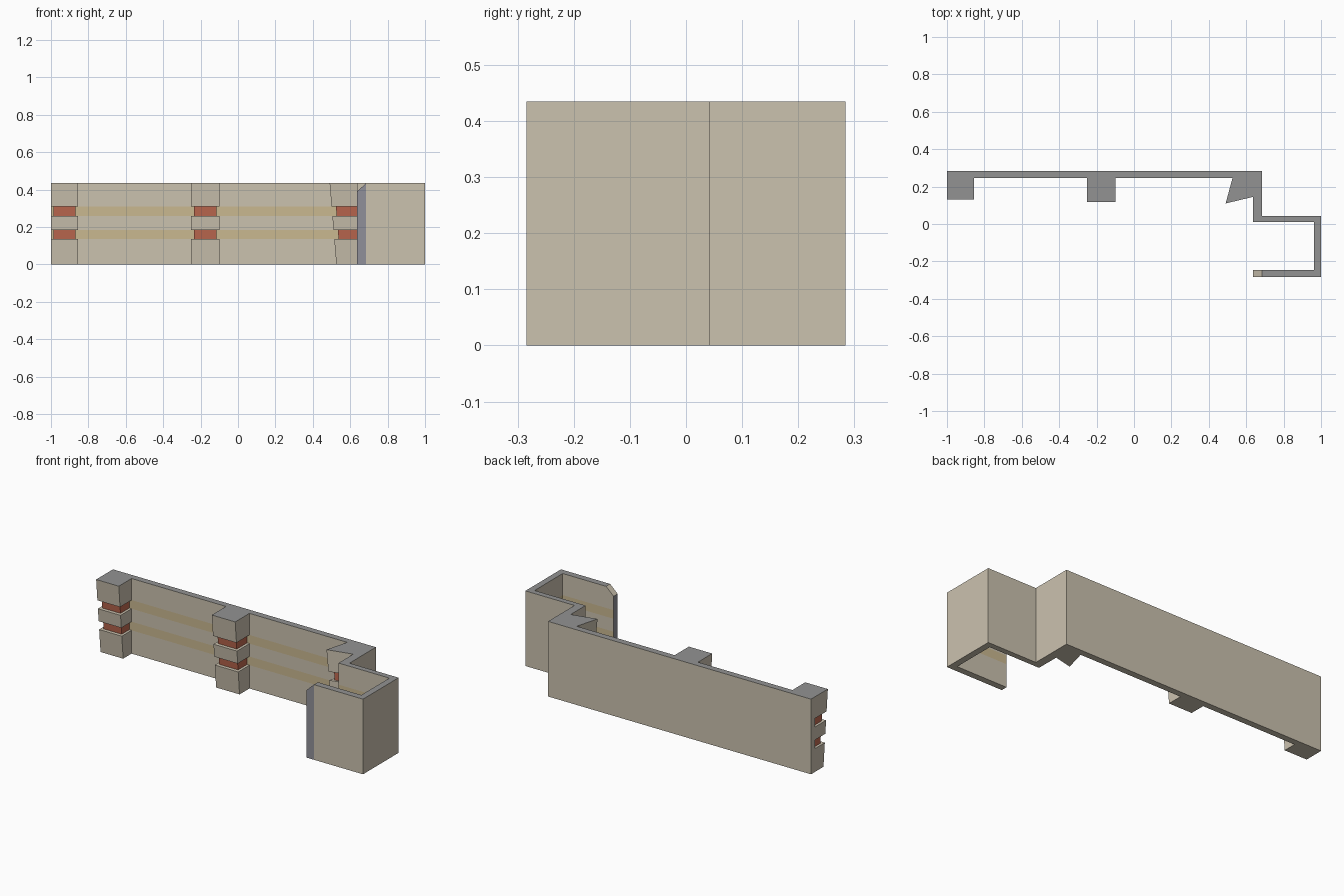
import bpy
from mathutils import Vector

cube = bpy.data.objects.get("Cube")
if cube:
    bpy.data.objects.remove(cube, do_unlink=True)

H = 0.435           # wall height
BANDS = [0, 0.135, 0.185, 0.26, 0.31, H]


def material(name, rgb):
    m = bpy.data.materials.new(name)
    m.use_nodes = True
    m.diffuse_color = (*rgb, 1)
    bsdf = next(n for n in m.node_tree.nodes if n.type == 'BSDF_PRINCIPLED')
    bsdf.inputs["Base Color"].default_value = (*rgb, 1)
    return m


STONE, STRIPE, BRICK, CAP, SLATE = range(5)
MATS = [material("stone beige", (0.60, 0.54, 0.43)),
        material("ochre stripe", (0.59, 0.48, 0.28)),
        material("brick red", (0.52, 0.14, 0.08)),
        material("cut grey", (0.29, 0.29, 0.29)),
        material("slate grey", (0.28, 0.28, 0.32))]


def build(name, verts, faces, colours):
    mesh = bpy.data.meshes.new(name)
    mesh.from_pydata(verts, [], faces)
    for m in MATS:
        mesh.materials.append(m)
    for poly, c in zip(mesh.polygons, colours):
        poly.material_index = c
    obj = bpy.data.objects.new(name, mesh)
    bpy.context.collection.objects.link(obj)
    return obj


# Wall: paired outer and inner outlines, raised through the stripe levels
outer = [(-1, .284), (.685, .284), (.685, .042), (1, .042),
         (1, -.284), (.685, -.284), (.637, -.284)]
inner = [(-1, .247), (.637, .247), (.637, .01), (.963, .01),
         (.963, -.247), (.685, -.247), (.637, -.247)]
n = len(outer)
last = n - 2
top = len(BANDS) - 1
verts, faces, colours = [], [], []
for level, z in enumerate(BANDS):
    for side in (outer, inner):
        for i, (x, y) in enumerate(side):
            cut = level == top and i == n - 1      # sloped corner at the free end
            verts.append((x, y, z - 0.045 if cut else z))


def vid(level, side, i):
    return level * 2 * n + side * n + i


def quad(a, b, c, d, colour):
    faces.append((a, b, c, d))
    colours.append(colour)


for k in range(top):
    for i in range(n - 1):
        quad(vid(k, 0, i + 1), vid(k, 0, i), vid(k + 1, 0, i), vid(k + 1, 0, i + 1),
             SLATE if i == last else STONE)
        quad(vid(k, 1, i), vid(k, 1, i + 1), vid(k + 1, 1, i + 1), vid(k + 1, 1, i),
             STRIPE if k % 2 else STONE)
    quad(vid(k, 0, 0), vid(k, 1, 0), vid(k + 1, 1, 0), vid(k + 1, 0, 0), STONE)
    quad(vid(k, 1, n - 1), vid(k, 0, n - 1), vid(k + 1, 0, n - 1), vid(k + 1, 1, n - 1), SLATE)
for i in range(n - 1):
    quad(vid(0, 0, i), vid(0, 0, i + 1), vid(0, 1, i + 1), vid(0, 1, i), STONE)
    quad(vid(top, 0, i), vid(top, 1, i), vid(top, 1, i + 1), vid(top, 0, i + 1),
         STONE if i == last else CAP)
build("wall", verts, faces, colours)


def block(name, foot, lean, z0, z1, colour):
    """Four-sided block; its two front corners lean back towards the ground."""
    pts = []
    for z in (z0, z1):
        shift = lean * (1 - z / H)
        for i, p in enumerate(foot):
            q = p + shift if i in (1, 2) else p
            pts.append((q.x, q.y, z))
    sides = [(i, (i + 1) % 4, (i + 1) % 4 + 4, i + 4) for i in range(4)]
    build(name, pts, [(3, 2, 1, 0), (4, 5, 6, 7)] + sides,
          [colour, CAP if z1 == H else colour] + [colour] * 4)


def pillar(name, foot, lean):
    foot = [Vector(p) for p in foot]
    lean = Vector(lean)
    for part, k in (("base", 0), ("middle", 2), ("head", 4)):
        block(f"{name}_{part}", foot, lean, BANDS[k], BANDS[k + 1], STONE)
    # Recessed brick core in the gaps between the blocks
    a, fa, fb, b = foot
    inset = lean.normalized() * 0.02
    core = [a.lerp(b, .1), fa.lerp(fb, .1) + inset, fb.lerp(fa, .1) + inset, b.lerp(a, .1)]
    for part, k in (("lower", 1), ("upper", 3)):
        block(f"{name}_{part}_brick", core, lean, BANDS[k], BANDS[k + 1], BRICK)


# Pillars: end, middle and the skewed one in the corner
for name, x0, x1, front in (("end_pillar", -1, -.855, .13),
                            ("middle_pillar", -.25, -.10, .117)):
    pillar(name, [(x0, .247), (x0, front), (x1, front), (x1, .247)], (0, .04))
pillar("corner_pillar", [(.637, .247), (.527, .247), (.49, .11), (.637, .145)], (.036, .009))
